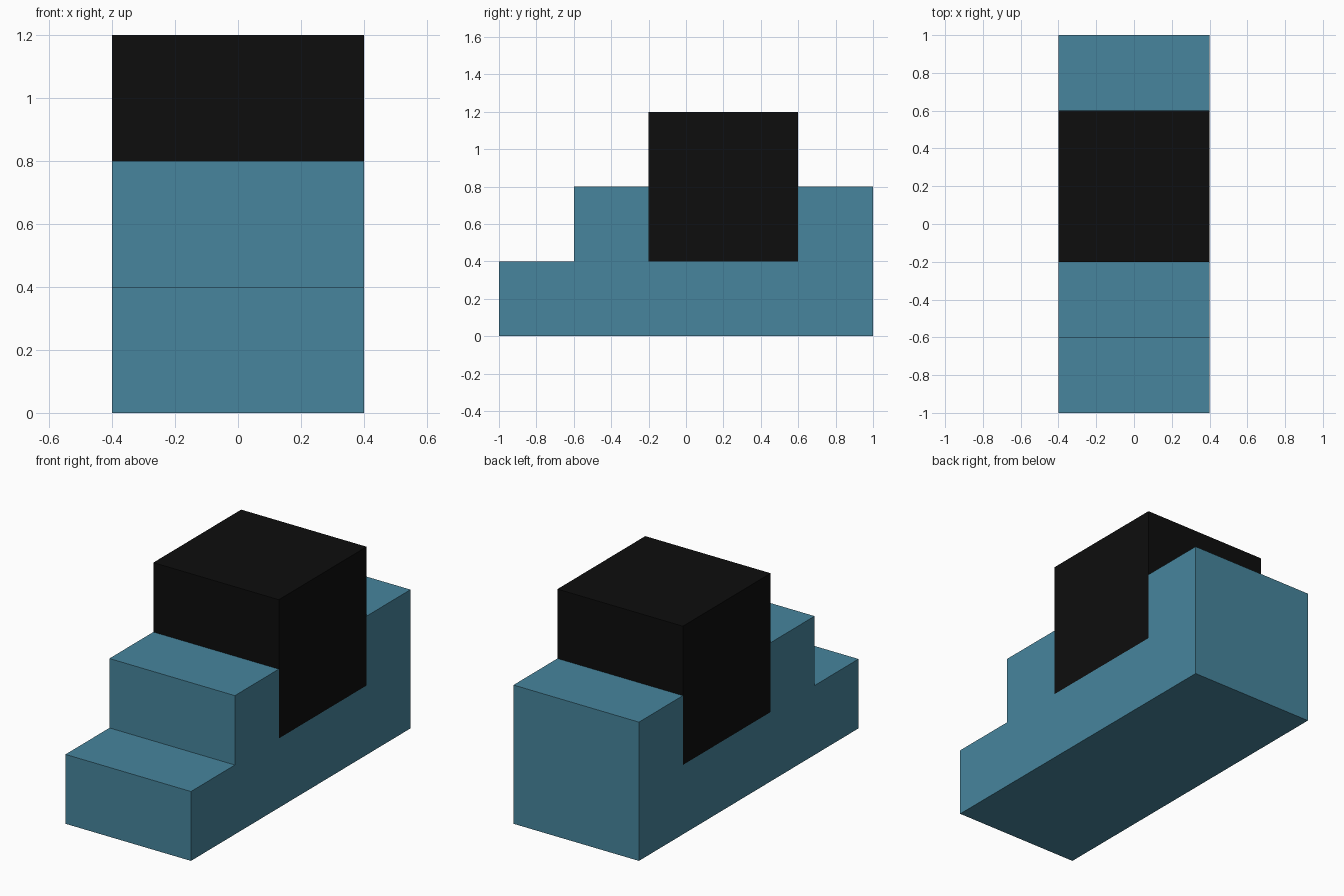
import bpy
import bmesh

if "Cube" in bpy.data.objects:
    bpy.data.objects.remove(bpy.data.objects["Cube"])

HALF_WIDTH = 0.4


def material(name, rgb):
    mat = bpy.data.materials.new(name)
    mat.diffuse_color = (*rgb, 1.0)
    mat.use_nodes = True
    mat.node_tree.nodes["Principled BSDF"].inputs["Base Color"].default_value = mat.diffuse_color
    return mat


def extrude_profile(name, profile, mat):
    """Extrude a closed (y, z) side profile across the full width in x."""
    bm = bmesh.new()
    face = bm.faces.new([bm.verts.new((-HALF_WIDTH, y, z)) for y, z in profile])
    ext = bmesh.ops.extrude_face_region(bm, geom=[face])
    verts = [g for g in ext["geom"] if isinstance(g, bmesh.types.BMVert)]
    bmesh.ops.translate(bm, verts=verts, vec=(2 * HALF_WIDTH, 0, 0))
    bmesh.ops.recalc_face_normals(bm, faces=bm.faces)
    mesh = bpy.data.meshes.new(name)
    bm.to_mesh(mesh)
    bm.free()
    mesh.materials.append(mat)
    obj = bpy.data.objects.new(name, mesh)
    bpy.context.collection.objects.link(obj)
    return obj


teal = material("teal", (0.063, 0.235, 0.337))
black = material("black", (0.004, 0.004, 0.004))

# Stepped body with a notch that seats the cabin
extrude_profile("stepped_body", [
    (-1.0, 0.0), (1.0, 0.0), (1.0, 0.8), (0.6, 0.8), (0.6, 0.4),
    (-0.2, 0.4), (-0.2, 0.8), (-0.6, 0.8), (-0.6, 0.4), (-1.0, 0.4),
], teal)

# Black cabin block sitting in the notch
extrude_profile("cabin_block", [(-0.2, 0.4), (0.6, 0.4), (0.6, 1.2), (-0.2, 1.2)], black)
